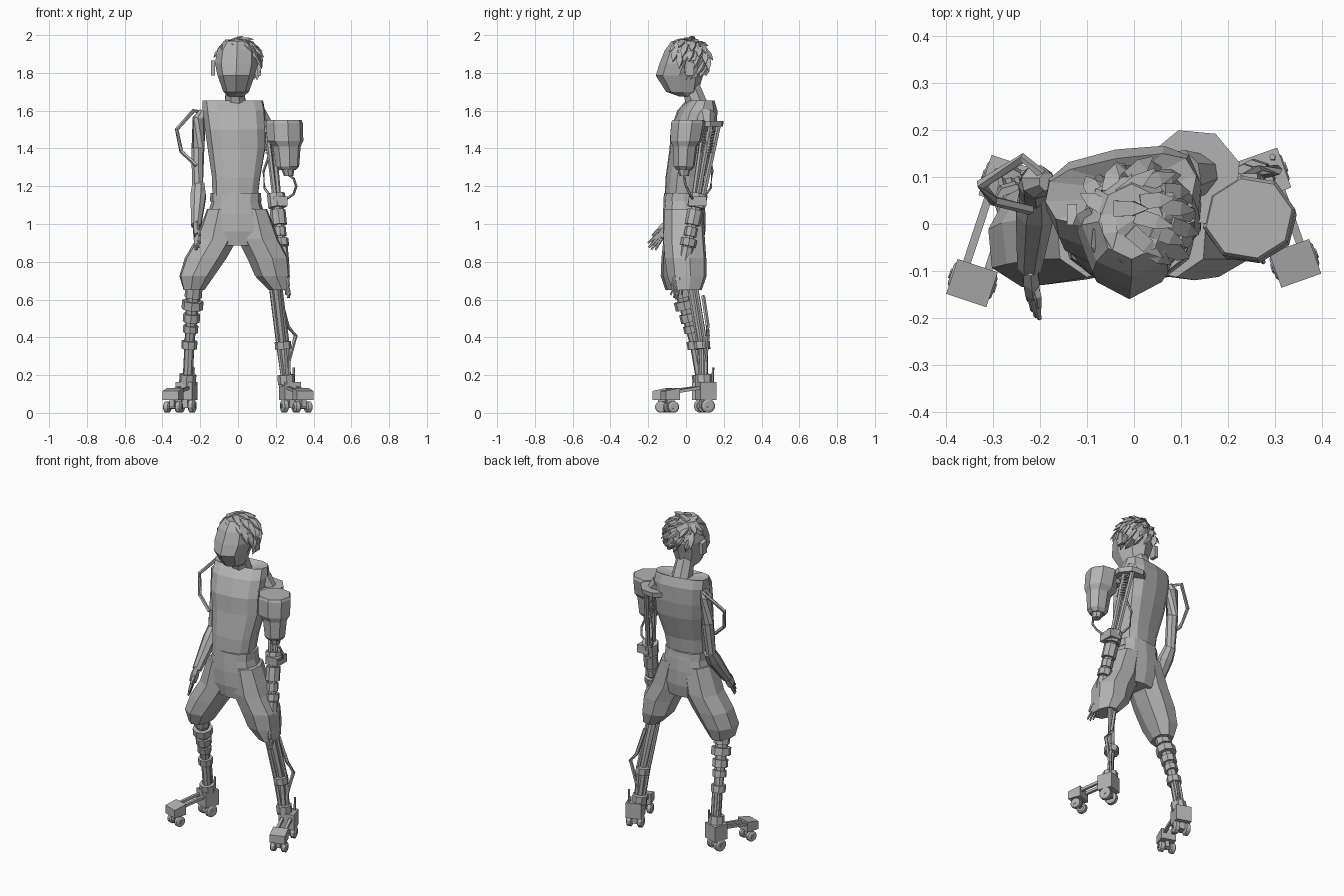
import bpy, bmesh, math, random
from mathutils import Vector, Matrix

random.seed(4)
if "Cube" in bpy.data.objects:
    bpy.data.objects.remove(bpy.data.objects["Cube"])

grey = bpy.data.materials.new("plain grey")
grey.use_nodes = True
colour = (0.45, 0.45, 0.45, 1)
grey.diffuse_color = colour
grey.node_tree.nodes["Principled BSDF"].inputs["Base Color"].default_value = colour


def finish(name, bm):
    bmesh.ops.recalc_face_normals(bm, faces=bm.faces)
    mesh = bpy.data.meshes.new(name)
    bm.to_mesh(mesh)
    bm.free()
    mesh.materials.append(grey)
    obj = bpy.data.objects.new(name, mesh)
    bpy.context.collection.objects.link(obj)
    return obj


def skin(name, rings):
    """Join matching loops of points and cap both ends."""
    bm = bmesh.new()
    loops = [[bm.verts.new(p) for p in ring] for ring in rings]
    count = len(loops[0])
    for low, high in zip(loops, loops[1:]):
        for i in range(count):
            j = (i + 1) % count
            bm.faces.new((low[i], low[j], high[j], high[i]))
    bm.faces.new(loops[0])
    bm.faces.new(loops[-1])
    return finish(name, bm)


def loft(name, sections, sides=10, yaw=0.0, square=1.0):
    """Stack level ovals given as x, y, z, half width, half depth."""
    rings = []
    for x, y, z, rx, ry in sections:
        ring = []
        for i in range(sides):
            a = math.tau * i / sides - math.pi / 2
            c, s = math.cos(a), math.sin(a)
            c = math.copysign(abs(c) ** square, c) * rx
            s = math.copysign(abs(s) ** square, s) * ry
            ring.append(Vector((x, y, z)) + Matrix.Rotation(yaw, 3, 'Z') @ Vector((c, s, 0)))
        rings.append(ring)
    return skin(name, rings)


def tube(name, points, radii, sides=6, flat=1.0):
    """Sweep a polygon along a path; radii may be one number or one per point."""
    pts = [Vector(p) for p in points]
    if not isinstance(radii, (list, tuple)):
        radii = [radii] * len(pts)
    rings = []
    for k, p in enumerate(pts):
        along = pts[min(k + 1, len(pts) - 1)] - pts[max(k - 1, 0)]
        turn = along.to_track_quat('Z', 'Y')
        rings.append([p + turn @ Vector((math.cos(a) * radii[k], math.sin(a) * radii[k] * flat, 0))
                      for a in (math.tau * (i + 0.5) / sides for i in range(sides))])
    return skin(name, rings)


def box(name, centre, size, frame=Matrix(), taper=1.0):
    bm = bmesh.new()
    bmesh.ops.create_cube(bm, size=1)
    for v in bm.verts:
        if v.co.y < 0 and v.co.z > 0:
            v.co.z *= taper
        v.co = frame @ (Vector(centre) + v.co * Vector(size))
    return finish(name, bm)


def collars(name, start, end, stops):
    """Sleeves along a limb, each given as start, end and radius."""
    a, b = Vector(start), Vector(end)
    for i, (t0, t1, r) in enumerate(stops):
        tube(f"{name}_{i}", [a.lerp(b, t0), a.lerp(b, t1)], r, 8)


def hand(name, wrist, tip, across, scale):
    wrist, tip, across = Vector(wrist), Vector(tip), Vector(across)
    palm = wrist.lerp(tip, 0.5)
    tube(name + "_palm", [wrist, wrist.lerp(tip, 0.25), palm],
         [0.016 * scale, 0.02 * scale, 0.018 * scale], 6, 1.8)
    for i in range(4):
        spread = across * (i - 1.5) * 0.016
        end = wrist.lerp(tip, 0.92 + 0.08 * (i in (1, 2))) + spread * 1.4
        tube(f"{name}_finger_{i}", [palm + spread * 0.8, palm.lerp(end, 0.5) + spread * 0.3, end],
             [0.011 * scale, 0.009 * scale, 0.005], 5)
    base = wrist.lerp(tip, 0.2)
    tube(name + "_thumb", [base, base.lerp(tip, 0.3) + across * 0.035, base.lerp(tip, 0.55) + across * 0.04],
         [0.012, 0.01, 0.006], 5)


# Torso, neck and shorts
loft("torso", [(-.015, -.015, 1.15, .122, .095), (-.01, -.005, 1.25, .13, .1), (-.008, .03, 1.4, .155, .113),
               (-.015, .04, 1.5, .162, .118), (-.022, .06, 1.6, .167, .1), (-.028, .075, 1.655, .163, .065),
               (-.02, .065, 1.635, .075, .045)], 12, 0.17, 0.7)
tube("neck", [(-.015, .07, 1.6), (-.015, .02, 1.74)], [.062, .052], 8)
loft("shorts_hips", [(-.01, -.01, 1.165, .128, .1), (-.01, -.01, 1.12, .13, .108), (-.01, -.01, 1.05, .152, .113),
                     (-.005, -.01, .96, .18, .112), (0, -.01, .885, .1, .1)], 12, 0, 0.8)
loft("waistband", [(-.012, -.012, 1.12, .136, .108), (-.012, -.012, 1.165, .134, .104)], 12, 0, 0.8)
for side, name, shift in ((-1, "right", -.02), (1, "left", .015)):
    loft("shorts_leg_" + name, [(side * .075 - .005, -.01, 1.08, .085, .105), (side * .11 - .003, -.01, .92, .112, .112),
                                (side * .165 - .006, shift / 2 - .01, .82, .113, .112),
                                (side * .2 - .018, shift - .01, .725, .094, .106),
                                (side * .225 - .008, shift - .01, .65, .056, .08)], 8, side * 0.2, 0.85)

# Head with a ridged face and ears
loft("head", [(-.01, .01, 1.675, .04, .045), (-.01, -.02, 1.7, .068, .085), (-.01, -.035, 1.785, .098, .125),
              (-.008, -.015, 1.85, .114, .125), (-.005, -.002, 1.92, .106, .11), (-.005, .005, 1.97, .07, .08)], 8)
for side in (-1, 1):
    box("ear", (side * .122 - .01, .02, 1.82), (.022, .045, .07), taper=1.3)

# Hair: a cap with swept spikes, lower on the back and the left
crown = Vector((.003, .012, 1.865))
reach = Vector((.112, .103, .118))


def under_hairline(p):
    off = p - crown
    return p.z < 1.845 - off.y * (1.0 if off.y < 0 else 0.45) - off.x * 0.4


bm = bmesh.new()
bmesh.ops.create_icosphere(bm, subdivisions=2, radius=1)
for v in bm.verts:
    v.co = crown + v.co * reach * random.uniform(0.98, 1.05)
bmesh.ops.delete(bm, geom=[v for v in bm.verts if under_hairline(v.co)], context='VERTS')
finish("hair_cap", bm)
total = 64
for i in range(total):
    up = 1 - 2 * (i + 0.5) / total
    a = i * 2.39996
    flat = math.sqrt(1 - up * up)
    normal = Vector((flat * math.cos(a), flat * math.sin(a), up))
    root = crown + normal * reach * 0.95
    if under_hairline(root):
        continue
    sweep = Vector((0.4, -0.15, -0.6))
    flow = (sweep - normal * sweep.dot(normal)).normalized()
    length = random.uniform(.05, .075)
    tip = root + flow * length + normal * random.uniform(.008, .02)
    tip.z = min(tip.z, 1.995)
    tube(f"hair_spike_{i}", [root - flow * .02, root.lerp(tip, 0.4) + normal * .004, tip],
         [.024, .022, .002], 4, 0.5)

# Right arm: bare upper arm, sleeve, hand and side cable
tube("right_upper_arm", [(-.185, .09, 1.6), (-.205, .09, 1.56), (-.212, .085, 1.4), (-.215, .06, 1.19)],
     [.02, .036, .034, .03], 8)
tube("right_forearm", [(-.21, .07, 1.21), (-.21, .03, 1.15), (-.222, -.09, .99)], [.034, .044, .028], 8)
hand("right_hand", (-.222, -.088, 1.0), (-.212, -.19, .87), (.35, -.6, .55), 1.0)
tube("arm_cable", [(-.19, .1, 1.59), (-.235, .14, 1.6), (-.325, .085, 1.5), (-.3, .05, 1.385),
                   (-.22, .03, 1.31)], .011, 5)

# Left arm: plate, struts, spring and jointed forearm
shoulder, elbow, wrist = Vector((.16, .132, 1.53)), Vector((.205, .06, 1.12)), Vector((.238, -.01, .79))
loft("shoulder_plate", [(.125, .1, 1.515, .1, .1), (.125, .1, 1.545, .104, .104)], 8, 0.3)
tube("left_shoulder_joint", [(.1, .1, 1.57), (.165, .11, 1.5)], [.06, .035], 8)
for i, (dx, dy) in enumerate(((-.012, -.035), (.02, .0), (-.005, .042))):
    off = Vector((dx, dy, 0))
    tube(f"upper_strut_{i}", [shoulder + off, elbow + off * 0.6], .014, 6)
tube("arm_spring", [shoulder.lerp(elbow, .08 + i / 200) + Vector((math.cos(i * .8), math.sin(i * .8), 0)) * .028
                    for i in range(60)], .006, 4)
tube("left_forearm_core", [elbow, wrist], [.028, .022], 6)
collars("left_forearm_sleeve", elbow, wrist, [(-.12, .1, .048), (.14, .38, .042), (.42, .56, .034),
                                              (.6, .72, .042), (.74, .96, .034)])
box("elbow_block", elbow + Vector((.02, .0, .0)), (.075, .095, .05))
hand("left_hand", wrist, (.268, -.055, .61), (.3, -.9, 0), 0.8)

# Canister with its nozzle and hoses
loft("canister", [(.262, -.01, 1.285, .045, .04), (.262, -.01, 1.305, .063, .056), (.258, -.005, 1.41, .075, .066),
                  (.25, .0, 1.44, .098, .085), (.245, .012, 1.535, .1, .093), (.245, .012, 1.55, .093, .086)], 8, 0.2)
loft("nozzle", [(.268, -.01, 1.255, .025, .025), (.264, -.01, 1.29, .035, .035)], 8)
box("canister_bracket", (.17, .05, 1.5), (.1, .04, .03))
tube("canister_hose", [(.268, -.01, 1.26), (.295, -.01, 1.24), (.308, .0, 1.2), (.295, .02, 1.16),
                       (.245, .04, 1.125)], .007, 5)
tube("back_hose", [(.17, .12, 1.38), (.135, .14, 1.28), (.14, .13, 1.19), (.2, .07, 1.11)], .007, 5)

# Right leg: stacked sleeves
knee, shin, ankle = Vector((-.232, -.03, .68)), Vector((-.257, .045, .37)), Vector((-.268, .085, .14))
tube("right_leg_core", [knee, shin, ankle], [.04, .026, .026], 8)
collars("right_knee_sleeve", knee, shin, [(.06, .22, .046), (.28, .42, .057), (.5, .64, .045), (.7, .82, .04)])
collars("right_shin_sleeve", shin, ankle, [(-.05, .13, .042), (.72, .95, .045)])
for side in (-1, 1):
    off = Vector((side * .018, .02, 0))
    tube("right_shin_rod", [shin + off, ankle + off], .009, 5)

# Left leg: parallel rods and a bent outer strut
knee, shin, ankle = Vector((.195, .03, .7)), Vector((.238, .085, .36)), Vector((.258, .095, .14))
tube("left_leg_core", [knee, shin, ankle], [.024, .018, .02], 6)
for side in (-1, 1):
    off = Vector((side * .024, side * .018, 0))
    tube("left_leg_rod", [knee + off, shin + off, ankle + off * 0.6], .012, 6)
collars("left_shin_collar", shin, ankle, [(-.08, .1, .043), (.72, .95, .045)])
tube("left_bent_strut", [(.22, .09, .62), (.262, .115, .46), (.305, .115, .41), (.255, .1, .22)], .011, 5)


# Feet: heel block, toe block, link bars and rollers
def foot(name, origin, yaw, stride):
    frame = Matrix.Translation(origin) @ Matrix.Rotation(yaw, 4, 'Z')

    def place(*p):
        return frame @ Vector(p)

    box(name + "_heel", (0, .005, .115), (.092, .09, .095), frame)
    box(name + "_toe", (0, -stride, .1), (.09, .078, .065), frame, 0.5)
    box(name + "_heel_fork", (0, 0, .055), (.03, .05, .06), frame)
    box(name + "_toe_fork", (0, -stride, .055), (.025, .04, .05), frame)
    tube(name + "_heel_pin", [place(.03, .03, .1), place(.03, .035, .24)], .007, 5)
    for y, r in ((.005, .037), (-stride + .005, .031)):
        tube(name + "_axle", [place(-.052, y, r), place(.052, y, r)], .011, 8)
        for side in (-1, 1):
            tube(name + "_wheel", [place(side * .016, y, r), place(side * .022, y, r), place(side * .043, y, r),
                                   place(side * .049, y, r)], [r * .75, r, r, r * .7], 12)
    for side in (-1, 1):
        x = side * .024
        tube(name + "_link", [place(x, -.02, .135), place(x, -stride, .108)], .012, 4)


foot("right_foot", (-.275, .085, 0), -.32, .222)
foot("left_foot", (.278, .1, 0), .34, .195)
